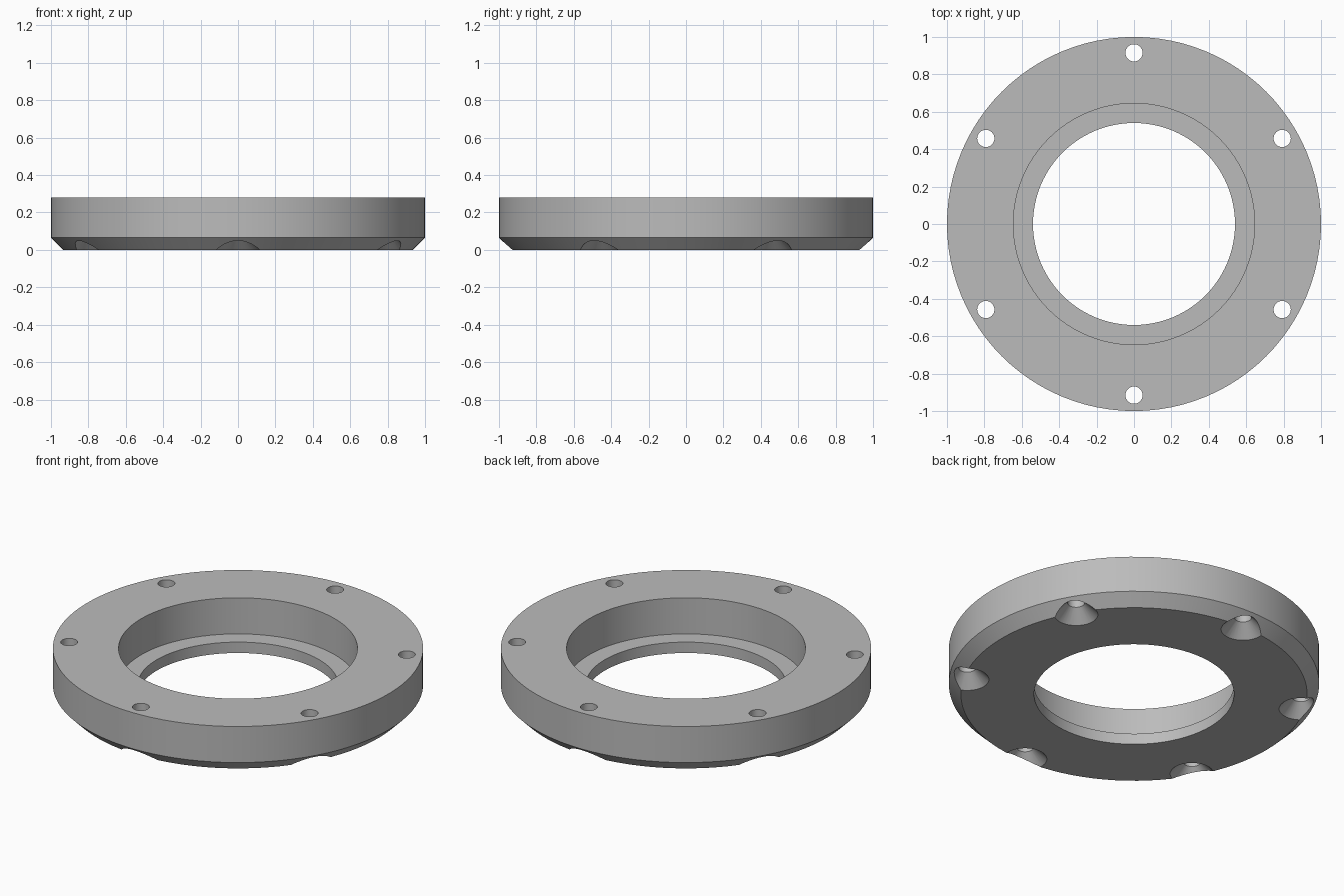
import bpy, bmesh, math

cube = bpy.data.objects.get("Cube")
if cube:
    bpy.data.objects.remove(cube, do_unlink=True)

RING_SIDES = 96
HOLE_SIDES = 32

grey = bpy.data.materials.new("machined grey")
grey.use_nodes = True
colour = (0.5, 0.5, 0.5, 1)
grey.diffuse_color = colour
grey.node_tree.nodes["Principled BSDF"].inputs["Base Color"].default_value = colour


def lathe(name, profile, sides, closed, location=(0, 0, 0)):
    """Revolve (radius, height) points about z; open profiles get end caps."""
    bm = bmesh.new()
    rings = []
    for r, z in profile:
        rings.append([bm.verts.new((r * math.cos(a), r * math.sin(a), z))
                      for a in (math.tau * i / sides for i in range(sides))])
    pairs = list(zip(rings, rings[1:]))
    if closed:
        pairs.append((rings[-1], rings[0]))
    for low, high in pairs:
        for i in range(sides):
            j = (i + 1) % sides
            bm.faces.new((low[i], low[j], high[j], high[i]))
    if not closed:
        bm.faces.new(rings[0])
        bm.faces.new(rings[-1])
    bmesh.ops.recalc_face_normals(bm, faces=bm.faces)
    mesh = bpy.data.meshes.new(name)
    bm.to_mesh(mesh)
    bm.free()
    mesh.materials.append(grey)
    obj = bpy.data.objects.new(name, mesh)
    obj.location = location
    bpy.context.collection.objects.link(obj)
    return obj


# Flange ring: chamfered lower rim, stepped bore with a thin inner lip
flange = lathe("flange_ring", [(0.54, 0), (0.935, 0), (1, 0.065), (1, 0.28),
                               (0.645, 0.28), (0.645, 0.065), (0.54, 0.065)],
               RING_SIDES, True)

# Six bolt holes, countersunk from below
cutters = []
for k in range(6):
    a = math.radians(90 + 60 * k)
    spot = (0.915 * math.cos(a), 0.915 * math.sin(a), 0)
    cutter = lathe(f"bolt_hole_cutter_{k + 1}",
                   [(0.138, -0.02), (0.046, 0.072), (0.046, 0.35)],
                   HOLE_SIDES, False, spot)
    mod = flange.modifiers.new(f"bolt_hole_{k + 1}", 'BOOLEAN')
    mod.operation = 'DIFFERENCE'
    mod.solver = 'EXACT'
    mod.object = cutter
    cutters.append(cutter)

# Apply the cuts, then drop the cutters
bpy.context.view_layer.objects.active = flange
for obj in bpy.context.selected_objects:
    obj.select_set(False)
flange.select_set(True)
for mod in list(flange.modifiers):
    bpy.ops.object.modifier_apply(modifier=mod.name)
for cutter in cutters:
    bpy.data.objects.remove(cutter, do_unlink=True)

bpy.ops.object.shade_smooth_by_angle(angle=math.radians(30))
